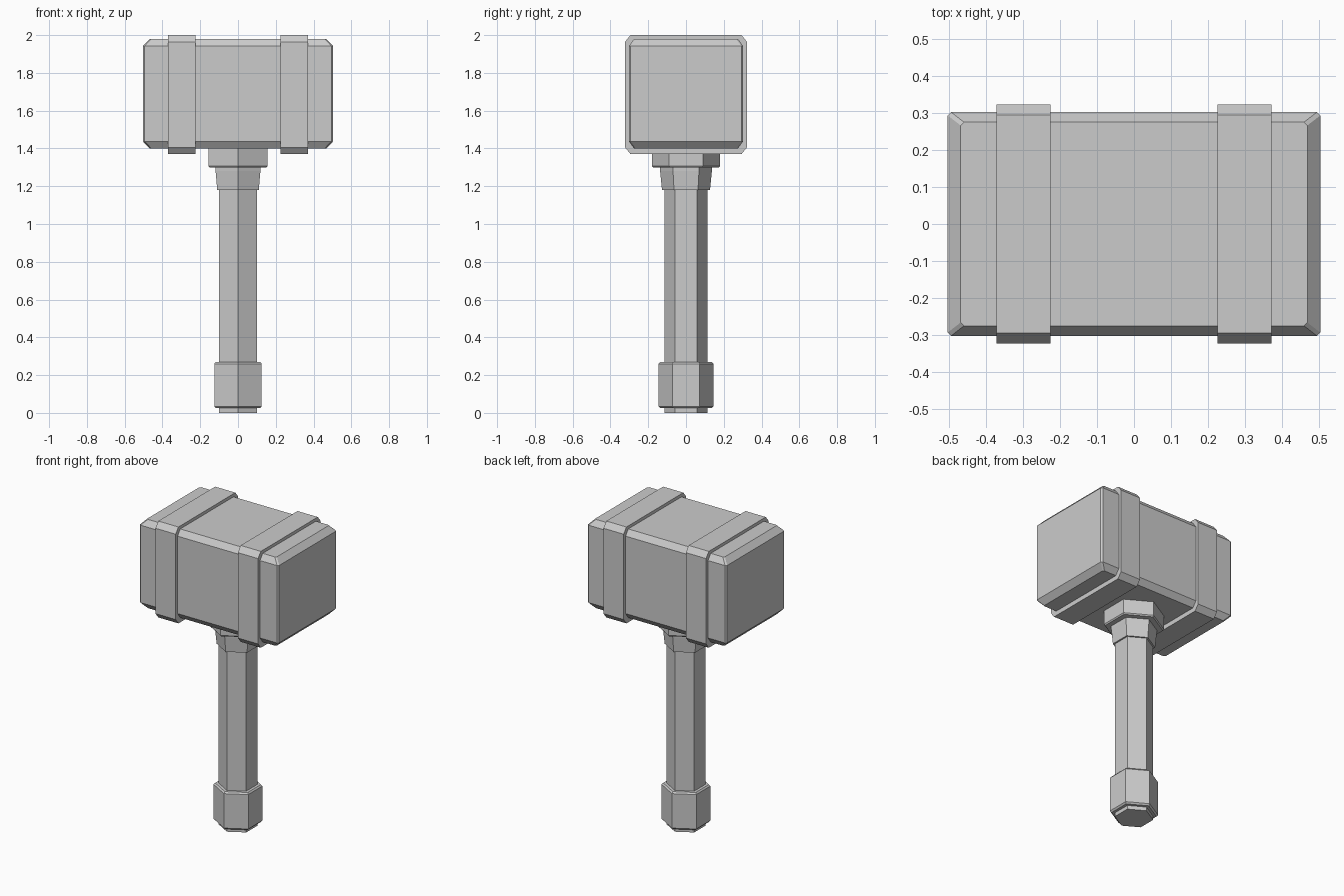
import bpy, bmesh, math

cube = bpy.data.objects.get("Cube")
if cube:
    bpy.data.objects.remove(cube, do_unlink=True)

grey = bpy.data.materials.new("plain grey")
grey.use_nodes = True
grey.diffuse_color = (0.6, 0.6, 0.6, 1)
grey.node_tree.nodes["Principled BSDF"].inputs["Base Color"].default_value = (0.6, 0.6, 0.6, 1)


def loft(name, rings):
    """Join equal-sized rings of points with flat faces and cap both ends."""
    bm = bmesh.new()
    loops = [[bm.verts.new(p) for p in ring] for ring in rings]
    n = len(loops[0])
    for a, b in zip(loops, loops[1:]):
        for i in range(n):
            j = (i + 1) % n
            bm.faces.new((a[i], a[j], b[j], b[i]))
    bm.faces.new(loops[0][::-1])
    bm.faces.new(loops[-1])
    bmesh.ops.recalc_face_normals(bm, faces=bm.faces)
    mesh = bpy.data.meshes.new(name)
    bm.to_mesh(mesh)
    bm.free()
    mesh.materials.append(grey)
    obj = bpy.data.objects.new(name, mesh)
    bpy.context.collection.objects.link(obj)
    return obj


def hex_part(name, profile):
    """Six-sided turned part from (radius, height) pairs, corners on the y axis."""
    angles = [math.radians(30 + 60 * i) for i in range(6)]
    loft(name, [[(r * math.cos(a), r * math.sin(a), z) for a in angles] for r, z in profile])


def octagon(hu, hv, cu, cv):
    """Rectangle of half sizes hu, hv with its corners cut by cu, cv."""
    return [(hu, -hv + cv), (hu, hv - cv), (hu - cu, hv), (-hu + cu, hv),
            (-hu, hv - cv), (-hu, -hv + cv), (-hu + cu, -hv), (hu - cu, -hv)]


# Handle, pommel and the two collars under the head
hex_part("handle", [(0.115, 0.0), (0.115, 1.25)])
hex_part("pommel", [(0.135, 0.025), (0.145, 0.035), (0.145, 0.26), (0.136, 0.27)])
hex_part("lower_collar", [(0.127, 1.18), (0.129, 1.2), (0.137, 1.28), (0.137, 1.31)])
hex_part("upper_collar", [(0.174, 1.30), (0.181, 1.308), (0.181, 1.42)])

# Head block with chamfered edges
head_levels = [(0.468, 0.275, 1.40), (0.503, 0.302, 1.437),
               (0.503, 0.302, 1.943), (0.468, 0.275, 1.98)]
loft("head", [[(x, y, z) for x, y in octagon(hx, hy, 0.009, 0.009)]
              for hx, hy, z in head_levels])

# Bands wrapped around the head
for name, cx in (("left_band", 0.298), ("right_band", -0.298)):
    outline = octagon(0.323, 0.315, 0.029, 0.036)
    loft(name, [[(cx + dx, y, 1.685 + z) for y, z in outline] for dx in (-0.073, 0.073)])
